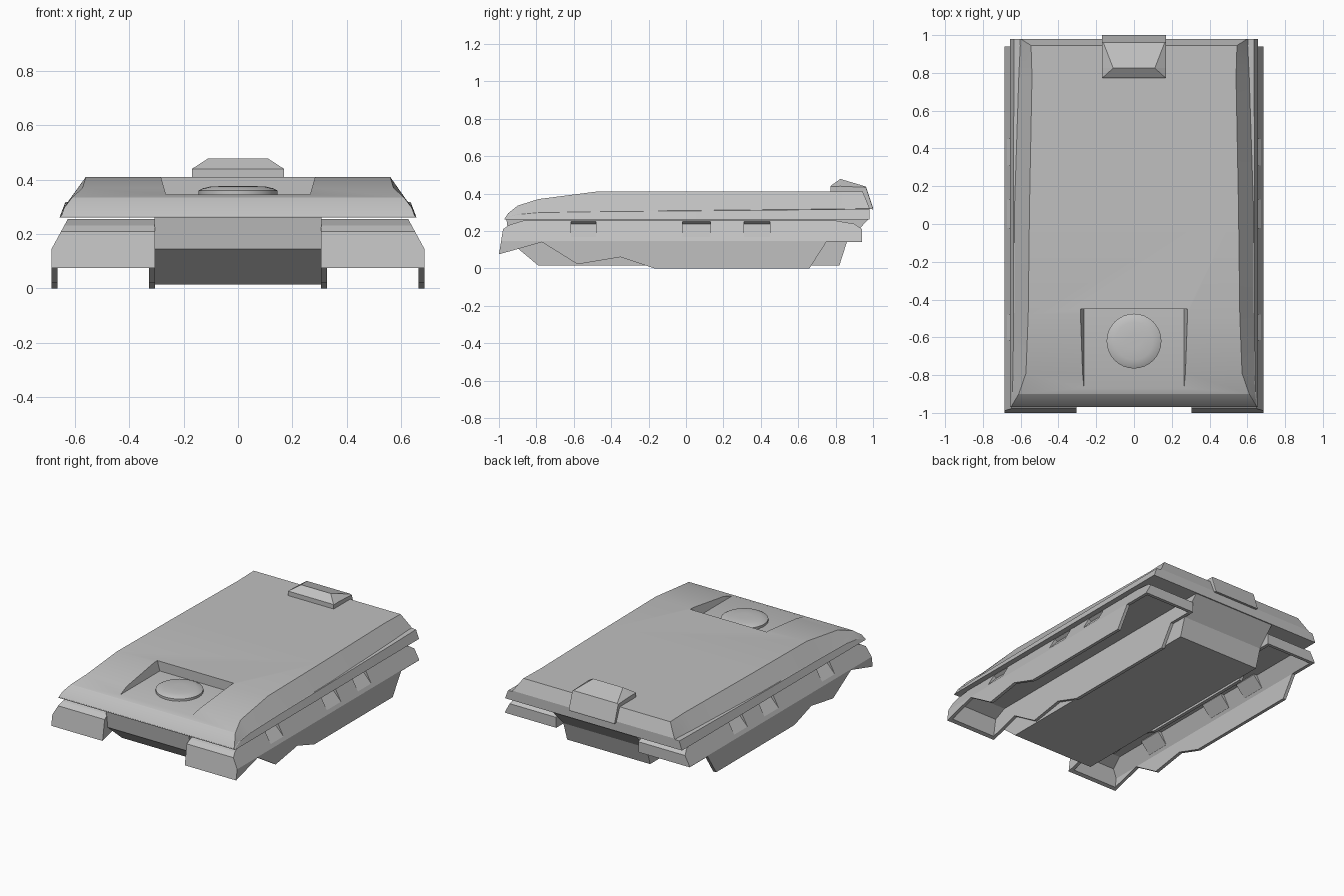
import bpy, bmesh, math

if "Cube" in bpy.data.objects:
    bpy.data.objects.remove(bpy.data.objects["Cube"])

grey = bpy.data.materials.new("hull grey")
grey.diffuse_color = (0.53, 0.53, 0.53, 1)
grey.use_nodes = True
grey.node_tree.nodes["Principled BSDF"].inputs["Base Color"].default_value = grey.diffuse_color


def loft(name, rings):
    """Closed solid through equally sized rings of points."""
    bm = bmesh.new()
    vs = [[bm.verts.new(p) for p in r] for r in rings]
    n = len(rings[0])
    for a, b in zip(vs, vs[1:]):
        for i in range(n):
            j = (i + 1) % n
            bm.faces.new((a[i], a[j], b[j], b[i]))
    bm.faces.new(vs[0])
    bm.faces.new(vs[-1])
    bmesh.ops.recalc_face_normals(bm, faces=bm.faces)
    me = bpy.data.meshes.new(name)
    bm.to_mesh(me)
    bm.free()
    me.materials.append(grey)
    ob = bpy.data.objects.new(name, me)
    bpy.context.collection.objects.link(ob)
    return ob


def prism_x(name, yz, x0, x1):
    return loft(name, [[(x, y, z) for y, z in yz] for x in (x0, x1)])


def prism_y(name, xz, y0, y1):
    return loft(name, [[(x, y, z) for x, z in xz] for y in (y0, y1)])


def apply_mod(ob, mod):
    bpy.context.view_layer.objects.active = ob
    bpy.ops.object.modifier_apply(modifier=mod.name)


def boolean(ob, cutter, op='DIFFERENCE'):
    m = ob.modifiers.new("bool", 'BOOLEAN')
    m.operation, m.object, m.solver = op, cutter, 'EXACT'
    apply_mod(ob, m)
    bpy.data.objects.remove(cutter)


def smooth(ob, angle):
    bpy.ops.object.select_all(action='DESELECT')
    ob.select_set(True)
    bpy.context.view_layer.objects.active = ob
    bpy.ops.object.shade_smooth_by_angle(angle=math.radians(angle))


# Upper hull: stations of y, top half width, top z, ledge outer x, ledge inner x, ledge z
stations = [
    (-0.97, 0.650, 0.266, 0.655, 0.653, 0.263),
    (-0.95, 0.640, 0.295, 0.650, 0.647, 0.275),
    (-0.90, 0.610, 0.335, 0.645, 0.642, 0.290),
    (-0.79, 0.572, 0.370, 0.640, 0.636, 0.300),
    (-0.48, 0.560, 0.410, 0.638, 0.634, 0.305),
    (0.10, 0.553, 0.410, 0.638, 0.632, 0.310),
    (0.78, 0.540, 0.410, 0.636, 0.610, 0.317),
    (0.945, 0.545, 0.410, 0.635, 0.602, 0.319),
    (0.98, 0.600, 0.325, 0.635, 0.604, 0.320),
]
rings = []
for y, w, z, xo, xi, zl in stations:
    half = [(0.657, 0.26), (xo, zl - 0.002), (xi, zl), (w, z)]
    rings.append([(x, y, h) for x, h in half] +
                 [(-x, y, h) for x, h in reversed(half)])
hull = loft("upper_hull", rings)

# Recess for the hatch
recess = loft("recess_cutter", [
    [(-w, -1.1, z), (w, -1.1, z), (w, -0.45, z), (-w, -0.45, z)]
    for w, z in ((0.265, 0.345), (0.295, 0.45))])
boolean(hull, recess)
smooth(hull, 20)

# Round hatch
N = 32
hatch = loft("hatch", [
    [(r * math.cos(i * math.tau / N), -0.62 + r * math.sin(i * math.tau / N), z)
     for i in range(N)]
    for r, z in ((0.145, 0.34), (0.145, 0.36), (0.13, 0.368), (0.10, 0.375), (0.04, 0.377))])
smooth(hatch, 30)

# Rear deck box: y, bottom z, shoulder z, top half width, top z
rings = []
for y, zb, zs, wt, zt in [(0.772, 0.39, 0.437, 0.169, 0.44),
                          (0.825, 0.35, 0.439, 0.11, 0.478),
                          (0.962, 0.32, 0.433, 0.163, 0.437),
                          (1.0, 0.315, 0.318, 0.168, 0.322)]:
    rings.append([(0.17, y, zb), (0.17, y, zs), (wt, y, zt),
                  (-wt, y, zt), (-0.17, y, zs), (-0.17, y, zb)])
loft("rear_box", rings)

# Belly
prism_x("belly", [(-0.96, 0.262), (-0.945, 0.145), (-0.79, 0.015), (0.82, 0.015),
                  (0.86, 0.14), (0.975, 0.262)], -0.308, 0.308)

# Track guard: side profile intersected with cross-section, hollow underneath
guard = prism_x("track_guard", [
    (-1.0, 0.075), (-0.77, 0.14), (-0.58, 0.022), (-0.35, 0.06), (-0.17, 0), (0.66, 0),
    (0.75, 0.14), (0.94, 0.14), (0.94, 0.21), (0.90, 0.238), (0.80, 0.255),
    (-0.87, 0.255), (-0.945, 0.232), (-0.978, 0.21)], 0.2, 0.8)
boolean(guard, prism_y("guard_section", [
    (0.305, -0.2), (0.686, -0.2), (0.686, 0.145), (0.596, 0.31), (0.305, 0.31)],
    -1.2, 1.2), 'INTERSECT')

cavity = prism_x("cavity", [
    (-0.975, -0.1), (-0.975, 0.08), (-0.955, 0.195), (-0.87, 0.235), (0.80, 0.235),
    (0.90, 0.212), (0.918, 0.19), (0.918, -0.1)], 0.2, 0.8)
boolean(cavity, prism_y("cavity_section", [
    (0.328, -0.2), (0.664, -0.2), (0.664, 0.14), (0.571, 0.31), (0.328, 0.31)],
    -1.2, 1.2), 'INTERSECT')

# Three side pockets, each with a backing left inside the cavity
pockets = [(-0.615, -0.48), (-0.02, 0.13), (0.31, 0.45)]
for a, b in pockets:
    boolean(cavity, prism_y("pocket_backing", [
        (0.72, 0.14), (0.652, 0.16), (0.588, 0.23), (0.588, 0.3), (0.72, 0.3)],
        a - 0.015, b + 0.015))
boolean(guard, cavity)
for a, b in pockets:
    boolean(guard, prism_y("pocket_cutter", [
        (0.6735, 0.168), (0.608, 0.238), (0.63, 0.252), (0.75, 0.252), (0.75, 0.168)],
        a, b))
mirror = guard.modifiers.new("mirror", 'MIRROR')
mirror.use_axis[0] = True
apply_mod(guard, mirror)
guard.name = "track_guards"
